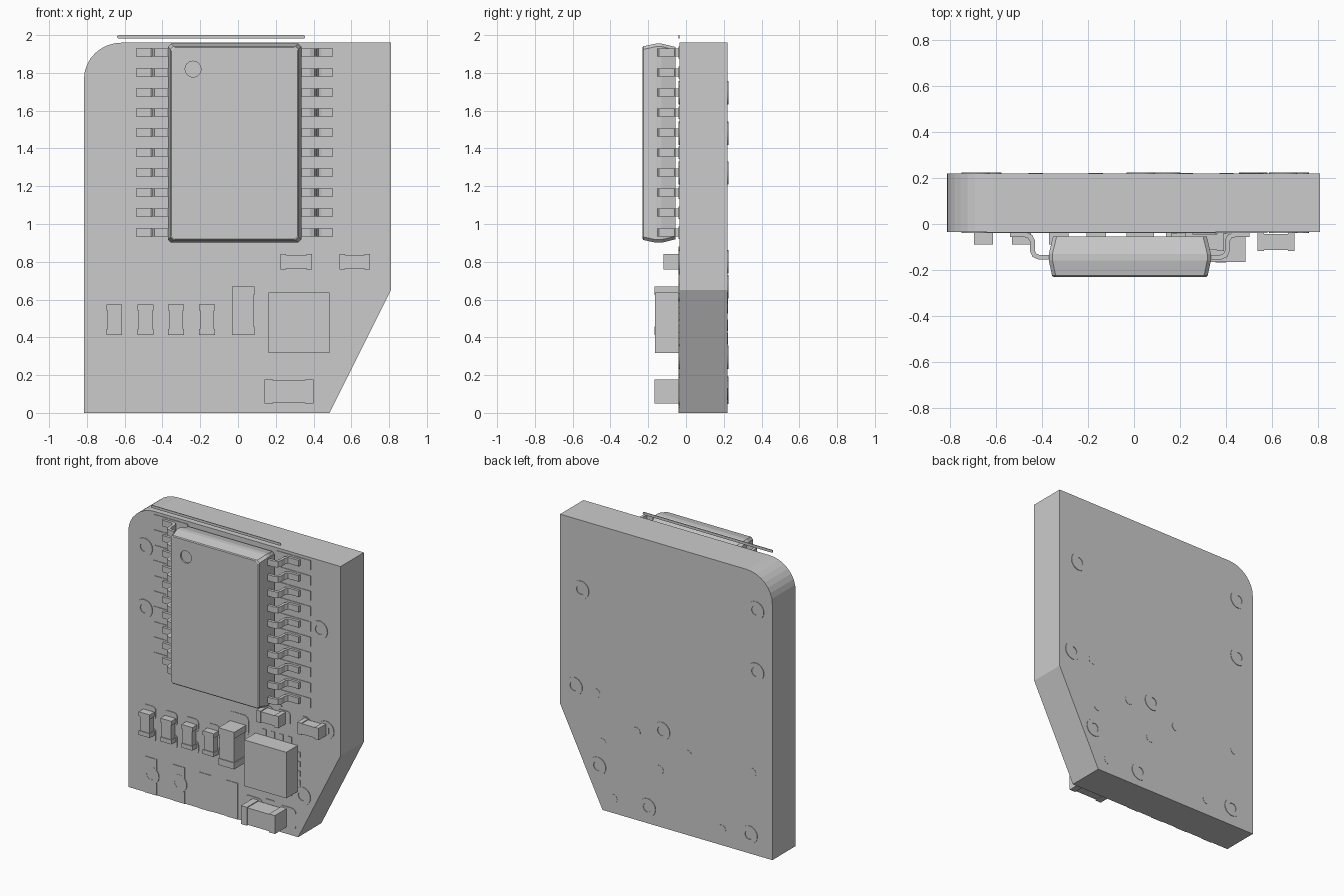
import bpy, bmesh, math

if "Cube" in bpy.data.objects:
    bpy.data.objects.remove(bpy.data.objects["Cube"])

F, B = -0.035, 0.22      # front and back faces of the board
T = 0.004                # thickness of copper and print


def make(name, bm):
    bmesh.ops.recalc_face_normals(bm, faces=bm.faces[:])
    me = bpy.data.meshes.new(name)
    bm.to_mesh(me)
    bm.free()
    ob = bpy.data.objects.new(name, me)
    bpy.context.collection.objects.link(ob)
    return ob


def loft(bm, loops, caps=True):
    """Skin closed loops of 3D points together."""
    vs = [[bm.verts.new(p) for p in lp] for lp in loops]
    n = len(vs[0])
    for a, b in zip(vs, vs[1:]):
        for i in range(n):
            bm.faces.new((a[i], a[(i + 1) % n], b[(i + 1) % n], b[i]))
    if caps:
        bm.faces.new(vs[0])
        bm.faces.new(vs[-1])
    else:
        for i in range(n):
            bm.faces.new((vs[-1][i], vs[-1][(i + 1) % n], vs[0][(i + 1) % n], vs[0][i]))


def prism(bm, pts, y0, y1):
    loft(bm, [[(x, y, z) for x, z in pts] for y in (y0, y1)])


def rrect(x0, x1, z0, z1, r=0.0, seg=4):
    """Rectangle outline in x/z with rounded corners."""
    if r == 0:
        return [(x0, z0), (x1, z0), (x1, z1), (x0, z1)]
    pts = []
    for k, (cx, cz) in enumerate(((x1 - r, z1 - r), (x0 + r, z1 - r),
                                  (x0 + r, z0 + r), (x1 - r, z0 + r))):
        for i in range(seg + 1):
            a = math.pi / 2 * (k + i / seg)
            pts.append((cx + r * math.cos(a), cz + r * math.sin(a)))
    return pts


def circle(x, z, r, n=20):
    return [(x + r * math.cos(2 * math.pi * i / n), z + r * math.sin(2 * math.pi * i / n))
            for i in range(n)]


def box(bm, x0, x1, z0, z1, y0, y1):
    prism(bm, rrect(x0, x1, z0, z1), y0, y1)


def pads(name, rects):
    """Thin copper or print areas on the front: (x0, x1, z0, z1, radius)."""
    bm = bmesh.new()
    for x0, x1, z0, z1, r in rects:
        prism(bm, rrect(x0, x1, z0, z1, r), F + 0.001, F - T)
    return make(name, bm)


# Board: one rounded top corner, one cut lower corner
outline = [(-0.815, 0), (0.485, 0), (0.81, 0.65), (0.81, 1.96)]
for i in range(9):
    a = math.pi / 2 * (1 + i / 8)
    outline.append((-0.615 + 0.2 * math.cos(a), 1.77 + 0.19 * math.sin(a)))
bm = bmesh.new()
prism(bm, outline, F, B)
make("circuit_board", bm)

# Large chip body, tapered to front and back, with a round pin mark recess
CX, CZ = -0.018, 1.428
bm = bmesh.new()
rings = []
for y, inset in ((-0.055, 0.018), (-0.13, 0.0), (-0.158, 0.0), (-0.225, 0.014), (-0.23, 0.02)):
    w, h = 0.353 - inset, 0.527 - inset
    rings.append([(x, y, z) for x, z in rrect(CX - w, CX + w, CZ - h, CZ + h, 0.016, 1)])
loft(bm, rings)
chip = make("main_chip_body", bm)

bm = bmesh.new()
prism(bm, circle(-0.238, 1.82, 0.042, 24), -0.26, -0.22)
cutter = make("pin_mark_cutter", bm)
cutter.hide_render = True
mod = chip.modifiers.new("pin_mark", 'BOOLEAN')
mod.operation = 'DIFFERENCE'
mod.object = cutter
bpy.context.view_layer.objects.active = chip
bpy.ops.object.modifier_apply(modifier=mod.name)
bpy.data.objects.remove(cutter)

# Gull-wing leads (x/y profile extruded along z) and their pads
top = [(0.33, -0.154), (0.40, -0.154), (0.424, -0.143), (0.434, -0.12),
       (0.434, -0.078), (0.443, -0.062), (0.46, -0.057), (0.522, -0.057)]
low = [(0.522, -0.037), (0.45, -0.037), (0.425, -0.048), (0.414, -0.07),
       (0.414, -0.115), (0.408, -0.129), (0.395, -0.134), (0.33, -0.134)]
PROFILE = top + low
pin_z = [1.908 - 0.106 * i for i in range(10)]
bm = bmesh.new()
for s in (-1, 1):
    for z in pin_z:
        loft(bm, [[(CX + s * x, y, zz) for x, y in PROFILE] for zz in (z - 0.021, z + 0.021)])
make("main_chip_leads", bm)
pads("main_chip_pads", [(min(CX + s * 0.34, CX + s * 0.6), max(CX + s * 0.34, CX + s * 0.6),
                         z - 0.033, z + 0.033, 0) for s in (-1, 1) for z in pin_z])


# Two-ended components: a body between slightly larger metal ends
def component(name, x0, x1, z0, z1, front, end):
    e = 0.005
    upright = (z1 - z0) > (x1 - x0)
    bm = bmesh.new()
    if upright:
        box(bm, x0 + e, x1 - e, z0 + end, z1 - end, F - 0.008, front + e)
    else:
        box(bm, x0 + end, x1 - end, z0 + e, z1 - e, F - 0.008, front + e)
    make(name + "_body", bm)
    bm = bmesh.new()
    if upright:
        box(bm, x0, x1, z0, z0 + end, F, front)
        box(bm, x0, x1, z1 - end, z1, F, front)
    else:
        box(bm, x0, x0 + end, z0, z1, F, front)
        box(bm, x1 - end, x1, z0, z1, F, front)
    make(name + "_ends", bm)


small_x = (-0.655, -0.49, -0.328, -0.165)
for i, x in enumerate(small_x):
    component(f"small_resistor_{i + 1}", x - 0.042, x + 0.042, 0.413, 0.573, -0.09, 0.03)
component("upright_capacitor", -0.033, 0.088, 0.413, 0.67, -0.168, 0.045)
component("lower_capacitor", 0.14, 0.40, 0.05, 0.177, -0.168, 0.045)
component("upper_capacitor_1", 0.225, 0.392, 0.76, 0.842, -0.118, 0.03)
component("upper_capacitor_2", 0.537, 0.70, 0.76, 0.842, -0.118, 0.03)

small_pads = []
for x in small_x:
    small_pads += [(x - 0.052, x + 0.052, 0.365, 0.46, 0.025), (x - 0.052, x + 0.052, 0.52, 0.61, 0.025)]
pads("resistor_pads", small_pads)
pads("capacitor_pads", [
    (-0.05, 0.108, 0.59, 0.737, 0.035), (-0.05, 0.108, 0.337, 0.49, 0.035),
    (0.075, 0.215, 0.04, 0.19, 0.035), (0.325, 0.47, 0.04, 0.19, 0.035),
    (0.20, 0.29, 0.75, 0.85, 0.02), (0.33, 0.425, 0.75, 0.85, 0.02),
    (0.50, 0.58, 0.75, 0.85, 0.03), (0.65, 0.72, 0.75, 0.85, 0.03)])

# Small square chip with pads on all four sides
bm = bmesh.new()
box(bm, 0.162, 0.485, 0.318, 0.637, F - 0.006, -0.165)
make("square_chip", bm)
side = []
for i in range(4):
    d = -0.0975 + 0.065 * i
    x, z = 0.323 + d, 0.477 + d
    side += [(x - 0.018, x + 0.018, 0.63, 0.68, 0), (x - 0.018, x + 0.018, 0.275, 0.33, 0),
             (0.137, 0.18, z - 0.018, z + 0.018, 0), (0.47, 0.502, z - 0.018, z + 0.018, 0)]
pads("square_chip_pads", side)

# Contact pads along the bottom edge
pads("edge_contacts", [(x - 0.045, x + 0.045, 0, 0.25, 0) for x in (-0.64, -0.427, -0.222, -0.02)])

# Printed lines, including the bar above the top edge
pads("top_print_bar", [(-0.64, 0.355, 1.982, 2.0, 0.008)])
pads("print_marks", [
    (-0.365, -0.225, 0.858, 0.882, 0.005), (0.24, 0.305, 0.187, 0.203, 0.005),
    (0.24, 0.305, 0.025, 0.041, 0.005), (-0.065, -0.045, 0.5, 0.57, 0.005),
    (0.105, 0.125, 0.5, 0.57, 0.005), (0.265, 0.36, 0.865, 0.88, 0.005)])

# Via rings on both faces, and plain via dots on the back
open_vias = [(-0.69, 1.695), (-0.69, 1.27), (0.65, 1.48), (0.70, 0.80), (0.52, 0.295), (-0.64, 0.13)]
covered = [(0.14, 0.11), (0.03, 0.668)]
bm = bmesh.new()
for y0, y1, spots in ((F + 0.001, F - T - 0.001, open_vias + [(-0.427, 0.13)]),
                      (B - 0.001, B + T, open_vias + covered)):
    for x, z in spots:
        loft(bm, [[(px, y, pz) for px, pz in circle(x, z, r)]
                  for r, y in ((0.062, y0), (0.062, y1), (0.031, y1), (0.031, y0))], caps=False)
make("via_rings", bm)

bm = bmesh.new()
for x, z in ((0.226, 0.61), (0.534, 0.795), (0.488, 0.464), (-0.167, 0.557), (0.049, 0.394),
             (-0.66, 0.565), (0.403, 0.10), (-0.428, 0.11)):
    prism(bm, circle(x, z, 0.031), B - 0.001, B + 0.002)
make("back_via_dots", bm)
